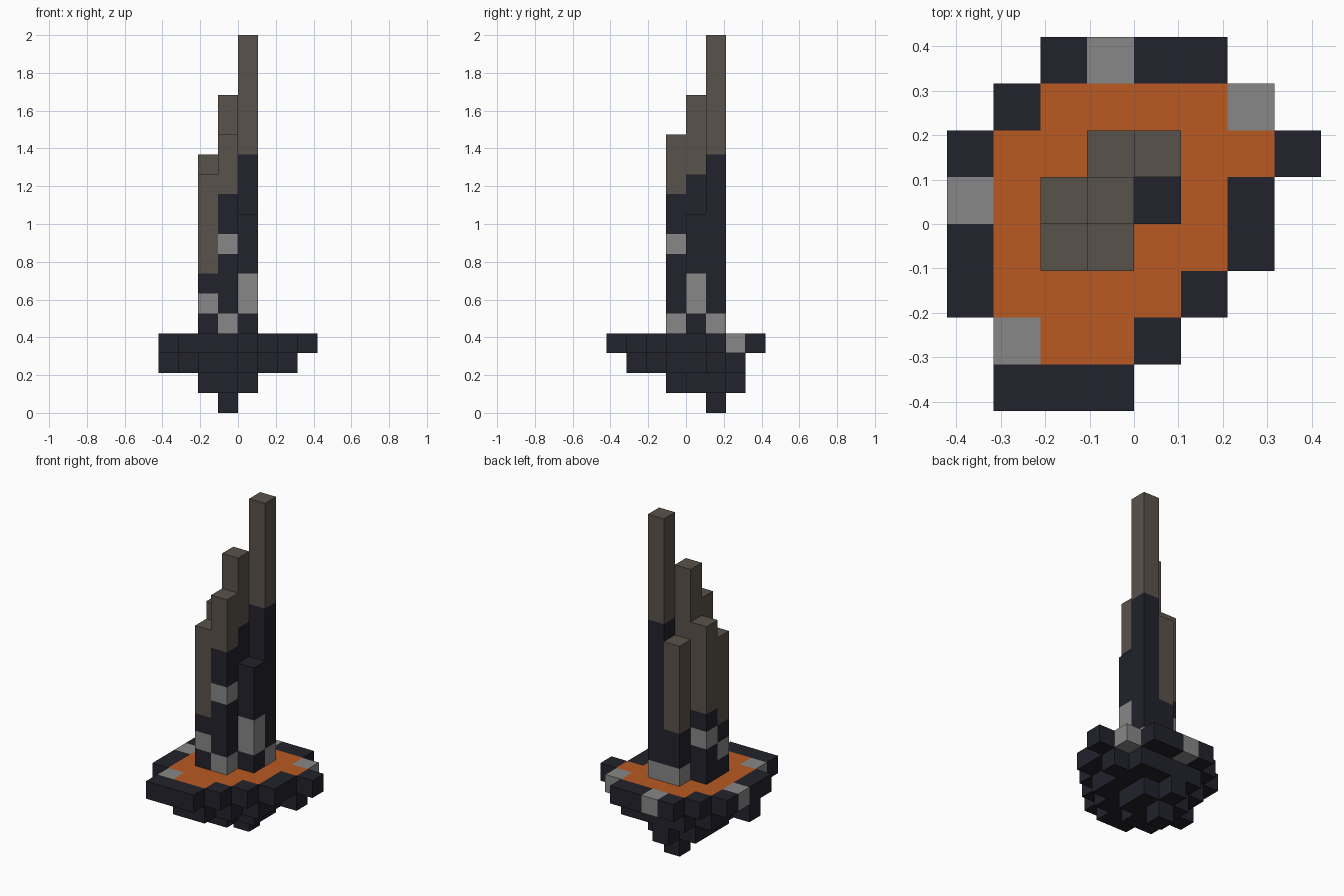
import bpy
import bmesh
from mathutils import Vector

cube = bpy.data.objects.get("Cube")
if cube:
    bpy.data.objects.remove(cube, do_unlink=True)

U = 2 / 19  # block size

# Flat colours, keyed by map letter
COLOURS = {
    "d": ("dark_stone", (0.016, 0.016, 0.025)),
    "g": ("grey_stone", (0.242, 0.242, 0.242)),
    "o": ("molten_orange", (0.49, 0.102, 0.016)),
    "b": ("brown_stone", (0.102, 0.084, 0.069)),
}
KEYS = list(COLOURS)
MATS = []
for name, rgb in COLOURS.values():
    m = bpy.data.materials.new(name)
    m.use_nodes = True
    m.diffuse_color = (*rgb, 1)
    bsdf = m.node_tree.nodes["Principled BSDF"]
    bsdf.inputs["Base Color"].default_value = (*rgb, 1)
    bsdf.inputs["Roughness"].default_value = 0.9
    MATS.append(m)


def plan(rows, level):
    """Blocks of one level, from a plan with the back row first."""
    return {(x - 4, 3 - y, level): c
            for y, row in enumerate(rows) for x, c in enumerate(row) if c != "."}


# Rim and molten pool level
top = plan(["..dgdd..",
            ".doooog.",
            "dooooood",
            "goooood.",
            "doooood.",
            "dooood..",
            ".good...",
            ".ddd...."], 3)
rim = {p: c for p, c in top.items() if c != "o"}
pool = {p: c for p, c in top.items() if c == "o"}

# Underside steps in towards a single lowest block
base = plan(["........",
             "..dddd..",
             ".dddddd.",
             ".ddddd..",
             "dddddd..",
             ".dddd...",
             "..dd....",
             "........"], 2)
base.update(plan(["........",
                  "...d....",
                  "..ddd...",
                  "..ddd...",
                  "..dd...."], 1))
base[(-1, 1, 0)] = "d"

# Spires: plan position and colour runs from the bottom up
SPIRES = {
    "back_tall_spire": (0, 1, "g" + "d" * 8 + "b" * 6),
    "back_short_spire": (-1, 1, "gdd" + "b" * 5),
    "middle_right_spire": (-2, 0, "ddgd" + "b" * 5),
    "middle_spire": (-1, 0, "d" * 8 + "b" * 4),
    "middle_left_spire": (0, 0, "dggddd"),
    "front_right_spire": (-2, -1, "dgd" + "b" * 5),
    "front_spire": (-1, -1, "gdddgdd" + "bbb"),
}
parts = {"rim": rim, "molten_pool": pool, "stepped_base": base}
for name, (x, y, run) in SPIRES.items():
    parts[name] = {(x, y, 4 + n): c for n, c in enumerate(run)}

solid = set().union(*parts.values())
NORMALS = [Vector(v) * s for v in ((1, 0, 0), (0, 1, 0), (0, 0, 1)) for s in (1, -1)]


def build(name, blocks):
    """Make one mesh from the exposed faces of its blocks."""
    bm = bmesh.new()
    for pos, colour in blocks.items():
        centre = Vector(pos) + Vector((0.5, 0.5, 0.5))
        for n in NORMALS:
            if tuple(int(a + b) for a, b in zip(pos, n)) in solid:
                continue
            a = Vector((n.y, n.z, n.x)) / 2
            b = n.cross(a)
            mid = centre + n / 2
            face = bm.faces.new([bm.verts.new((mid + v) * U)
                                 for v in (a + b, b - a, -a - b, a - b)])
            face.normal_update()
            if face.normal.dot(n) < 0:
                face.normal_flip()
            face.material_index = KEYS.index(colour)
    bmesh.ops.remove_doubles(bm, verts=bm.verts, dist=0.001)
    # Merge flat neighbours of the same colour
    bmesh.ops.dissolve_limit(bm, angle_limit=0.01, verts=bm.verts,
                             edges=bm.edges, delimit={"MATERIAL"})
    mesh = bpy.data.meshes.new(name)
    bm.to_mesh(mesh)
    bm.free()
    for m in MATS:
        mesh.materials.append(m)
    bpy.context.collection.objects.link(bpy.data.objects.new(name, mesh))


for part_name, part_blocks in parts.items():
    build(part_name, part_blocks)
